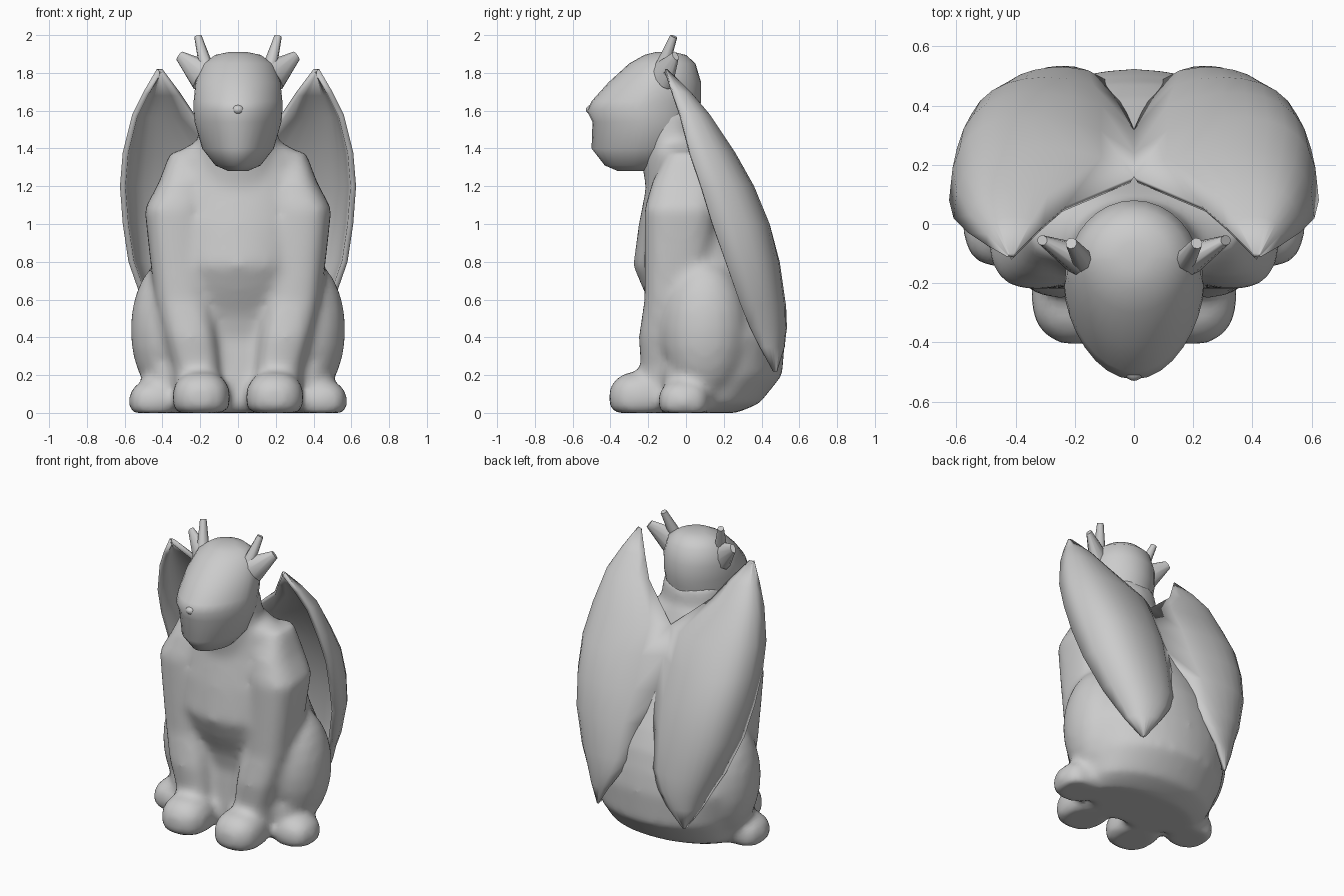
import bpy
import bmesh
from math import cos, sin, pi, radians, copysign
from mathutils import Matrix, Vector

cube = bpy.data.objects.get("Cube")
if cube:
    bpy.data.objects.remove(cube)

stone = bpy.data.materials.new("grey_stone")
stone.use_nodes = True
GREY = (0.6, 0.6, 0.6, 1)
stone.diffuse_color = GREY
stone.node_tree.nodes["Principled BSDF"].inputs["Base Color"].default_value = GREY


def finish(bm, name, angle=60):
    """Turn a bmesh into a smooth, stone-coloured object."""
    bmesh.ops.recalc_face_normals(bm, faces=bm.faces)
    mesh = bpy.data.meshes.new(name)
    bm.to_mesh(mesh)
    bm.free()
    mesh.materials.append(stone)
    obj = bpy.data.objects.new(name, mesh)
    bpy.context.collection.objects.link(obj)
    bpy.ops.object.select_all(action="DESELECT")
    obj.select_set(True)
    bpy.context.view_layer.objects.active = obj
    bpy.ops.object.shade_smooth_by_angle(angle=radians(angle))
    return obj


def power(a, p):
    """Signed power: below 1 squares a curve off, above 1 pinches it."""
    return copysign(abs(a) ** p, a)


def loft(bm, rings, side=1, sides=32, box=1.0, point=1.0):
    """Closed stack of rings: (z, front y, back y, half width, centre x)."""
    loops = []
    for z, front, back, half, cx in rings:
        loop = []
        for i in range(sides):
            t = 2 * pi * i / sides
            s = sin(t)
            bend = power(s, box if s > 0 else box * point)
            y = (front + back) / 2 + bend * (back - front) / 2
            loop.append(bm.verts.new((side * cx + half * power(cos(t), box), y, z)))
        loops.append(loop)
    for low, high in zip(loops, loops[1:]):
        for i in range(sides):
            j = (i + 1) % sides
            bm.faces.new((low[i], low[j], high[j], high[i]))
    bm.faces.new(loops[0][::-1])
    bm.faces.new(loops[-1])


def blob(bm, centre, radii, side=1, box=1.0):
    """Ellipsoid, squarer as box drops below 1, cut flat at the ground."""
    made = bmesh.ops.create_uvsphere(bm, u_segments=20, v_segments=12, radius=1)
    for v in made["verts"]:
        x, y, z = (power(a, box) * r for a, r in zip(v.co, radii))
        v.co = (x + side * centre[0], y + centre[1], max(z + centre[2], 0))


def spike(name, base, tip, r_base, r_tip, flat, sides):
    """Tapered cone from base to tip, flattened front to back."""
    base, tip = Vector(base), Vector(tip)
    axis = tip - base
    place = Matrix.Translation((base + tip) / 2) @ axis.to_track_quat("Z", "Y").to_matrix().to_4x4()
    bm = bmesh.new()
    bmesh.ops.create_cone(bm, cap_ends=True, segments=sides, radius1=r_base, radius2=r_tip,
                          depth=axis.length, matrix=place @ Matrix.Diagonal((flat, 1, 1, 1)))
    obj = finish(bm, name)
    obj.modifiers.new("mirror", "MIRROR")
    return obj


# Body: torso, neck, legs and paws fused into one soft skin
torso = [(0, -.12, .27, .38, 0), (.05, -.14, .39, .43, 0), (.2, -.14, .51, .46, 0),
         (.4, -.13, .525, .49, 0), (.52, -.16, .51, .47, 0), (.66, -.23, .48, .44, 0),
         (.78, -.28, .43, .42, 0), (1, -.25, .31, .42, 0), (1.2, -.21, .2, .4, 0),
         (1.38, -.19, .13, .33, 0), (1.45, -.17, .1, .2, 0)]
neck = [(1.1, -.2, .15, .26, 0), (1.3, -.23, .1, .23, 0), (1.6, -.27, .07, .2, 0)]
front_leg = [(.05, -.24, .05, .12, .2), (.25, -.24, .06, .13, .22), (.4, -.25, .07, .14, .25),
             (.6, -.22, .1, .15, .29), (.85, -.22, .14, .155, .315), (1.08, -.22, .17, .165, .33),
             (1.22, -.18, .17, .13, .29), (1.38, -.1, .13, .08, .28)]
body = bmesh.new()
loft(body, torso)
loft(body, neck)
for side in (1, -1):
    loft(body, front_leg, side, box=.75)
    blob(body, (.37, .1, .44), (.2, .23, .37), side)               # haunch
    blob(body, (.37, .06, .2), (.12, .18, .2), side)               # hock
    blob(body, (.195, -.24, .08), (.155, .17, .14), side, .85)     # front paw
    blob(body, (.44, -.01, .06), (.14, .14, .115), side, .85)      # hind paw
body = finish(body, "body")
skin = body.modifiers.new("skin", "REMESH")
skin.mode = "VOXEL"
skin.voxel_size = .025
skin.use_smooth_shade = True
soften = body.modifiers.new("soften", "SMOOTH")
soften.factor = .5
soften.iterations = 8

# Head with a keeled snout
skull = [(1.28, -.36, -.18, .05, 0), (1.31, -.43, -.08, .12, 0), (1.4, -.5, .03, .19, 0),
         (1.54, -.495, .06, .23, 0), (1.6, -.525, .07, .235, 0), (1.65, -.5, .08, .235, 0),
         (1.75, -.41, .08, .225, 0), (1.85, -.3, .05, .185, 0), (1.895, -.22, 0, .12, 0),
         (1.91, -.16, -.06, .05, 0)]
head = bmesh.new()
loft(head, skull, point=1.3)
finish(head, "head", 80)
nose = bmesh.new()
blob(nose, (0, -.49, 1.605), (.035, .04, .028))
finish(nose, "nose", 80)

# Ears and horns
spike("ears", (.185, -.12, 1.785), (.31, -.055, 1.89), .09, .028, .6, 10)
spike("horns", (.16, -.14, 1.8), (.212, -.065, 1.993), .042, .02, 1, 8)

# Wings: each row runs from inner edge over the bulge to the outer edge
# (z, inner x, inner y, bulge y, outer x, outer y)
rows = [(1.82, .4, -.1, -.1, .43, -.11), (1.7, .31, -.01, .02, .5, -.07),
        (1.58, .23, .06, .12, .56, -.03), (1.38, 0, .16, .25, .61, .02),
        (1.2, 0, .24, .35, .625, .08), (1, 0, .32, .43, .61, .14),
        (.8, .04, .41, .475, .58, .21), (.57, .08, .48, .505, .5, .29),
        (.45, .15, .51, .505, .44, .34), (.35, .22, .515, .495, .4, .39), (.22, .31, .48, .48, .33, .46)]
COLS = 10
wing = bmesh.new()
grid = []
for z, xi, yi, ym, xo, yo in rows:
    line = []
    for c in range(COLS + 1):
        u = c / COLS
        across = u * (1.9 - .9 * u)
        arch = (4 * u * (1 - u)) ** .7
        y = yi + (yo - yi) * u + arch * (ym - (yi + yo) / 2)
        line.append(wing.verts.new((xi + (xo - xi) * across, y, z)))
    grid.append(line)
for top, low in zip(grid, grid[1:]):
    for c in range(COLS):
        wing.faces.new((top[c], low[c], low[c + 1], top[c + 1]))
wings = finish(wing, "wings")
shell = wings.modifiers.new("thickness", "SOLIDIFY")
shell.thickness = .03
shell.offset = -1 if wings.data.polygons[COLS * 4].normal.y > 0 else 1
wings.modifiers.new("mirror", "MIRROR")
